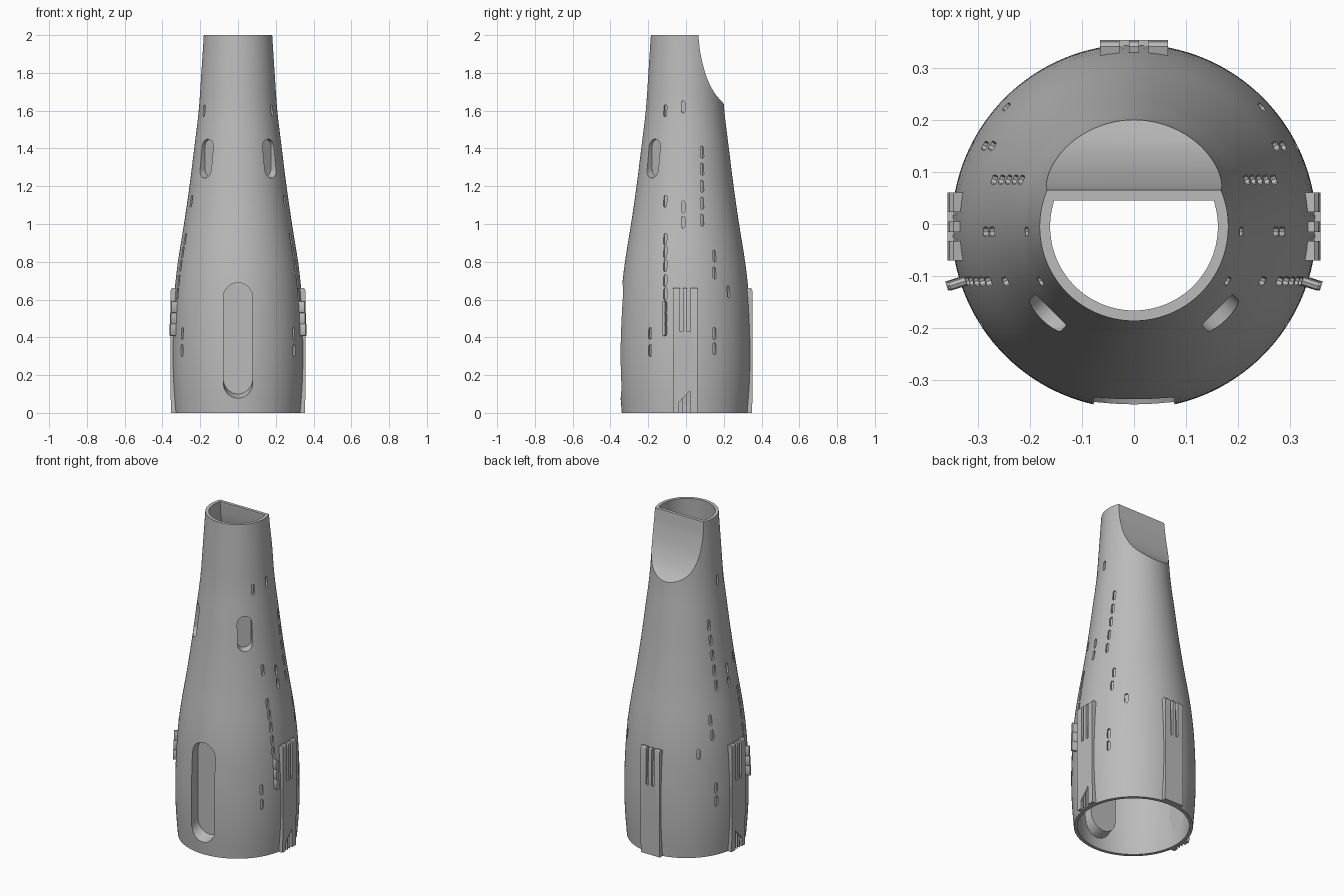
import bpy, bmesh, math
from mathutils import Matrix, Vector

cube = bpy.data.objects.get("Cube")
if cube:
    bpy.data.objects.remove(cube)

AXIS_Y = -0.005
WALL = 0.02
# Outer profile: radius, height
PROFILE = [(0.335, 0), (0.346, 0.15), (0.35, 0.3), (0.347, 0.45), (0.337, 0.63),
           (0.318, 0.8), (0.286, 1.0), (0.257, 1.2), (0.232, 1.4), (0.208, 1.6),
           (0.194, 1.8), (0.181, 2.0)]

grey = bpy.data.materials.new("plain_grey")
grey.use_nodes = True
COLOUR = (0.5, 0.5, 0.5, 1)
grey.diffuse_color = COLOUR
grey.node_tree.nodes["Principled BSDF"].inputs["Base Color"].default_value = COLOUR


def smooth_profile(points, steps=4):
    """Catmull-Rom curve through the points."""
    p = [Vector(q) for q in points]
    p = [2 * p[0] - p[1]] + p + [2 * p[-1] - p[-2]]
    out = []
    for a, b, c, d in zip(p, p[1:], p[2:], p[3:]):
        for i in range(steps):
            t = i / steps
            out.append(0.5 * (2 * b + (c - a) * t + (2 * a - 5 * b + 4 * c - d) * t * t
                              + (3 * b - a - 3 * c + d) * t ** 3))
    return out + [p[-2]]


CURVE = smooth_profile(PROFILE)


def radius_at(z):
    for a, b in zip(CURVE, CURVE[1:]):
        if z <= b.y:
            return a.x + (b.x - a.x) * (z - a.y) / (b.y - a.y)
    return CURVE[-1].x


def loft(bm, rings):
    """Closed solid through rings that have equal point counts."""
    rows = [[bm.verts.new(v) for v in ring] for ring in rings]
    for a, b in zip(rows, rows[1:]):
        for i in range(len(a)):
            j = (i + 1) % len(a)
            bm.faces.new((a[i], a[j], b[j], b[i]))
    bm.faces.new(rows[0][::-1])
    bm.faces.new(rows[-1])


def make(name, bm):
    bmesh.ops.recalc_face_normals(bm, faces=bm.faces)
    mesh = bpy.data.meshes.new(name)
    bm.to_mesh(mesh)
    bm.free()
    mesh.materials.append(grey)
    obj = bpy.data.objects.new(name, mesh)
    bpy.context.collection.objects.link(obj)
    return obj


def solid(name, *ring_sets):
    bm = bmesh.new()
    for rings in ring_sets:
        loft(bm, rings)
    return make(name, bm)


def revolve(name, points, n=128):
    angles = [math.tau * i / n for i in range(n)]
    return solid(name, [[(r * math.cos(a), AXIS_Y + r * math.sin(a), z) for a in angles]
                        for r, z in points])


def cut(target, *cutters):
    """Subtract the cutters, apply the result and remove them."""
    for c in cutters:
        m = target.modifiers.new("cut", 'BOOLEAN')
        m.operation, m.solver, m.object = 'DIFFERENCE', 'EXACT', c
    deps = bpy.context.evaluated_depsgraph_get()
    mesh = bpy.data.meshes.new_from_object(target.evaluated_get(deps))
    target.modifiers.clear()
    target.data = mesh
    for c in cutters:
        bpy.data.objects.remove(c)


def turned(rings, angle):
    """Rotate rings built along +x around the body axis."""
    m = Matrix.Translation((0, AXIS_Y, 0)) @ Matrix.Rotation(angle, 4, 'Z')
    return [[m @ Vector(v) for v in ring] for ring in rings]


def slot(angle, r0, r1, half_w, z0, z1, ramp=0.0, n=8):
    """Round-ended slot from floor radius r0 out to r1; ramp lifts the floor's lower end."""
    def ring(x, low):
        pts = []
        for centre, start in ((z1 - half_w, 0), (low + half_w, math.pi)):
            for i in range(n + 1):
                t = start + math.pi * i / n
                pts.append((x, half_w * math.cos(t), centre + half_w * math.sin(t)))
        return pts
    return turned([ring(r0, z0 + ramp), ring(r1, z0)], angle)


def box(angle, x0, x1, y0, y1, z0, z1, slope=0.0):
    def ring(x):
        return [(x, y0, z0), (x, y1, z0), (x, y1, z1 + slope), (x, y0, z1)]
    return turned([ring(x0), ring(x1)], angle)


def scoop(dy, dz):
    """Concave cut across the back of the mouth."""
    curve = smooth_profile([(0.065, 2.0), (0.077, 1.9), (0.105, 1.79),
                            (0.147, 1.7), (0.205, 1.63)], 6)
    pts = [(0.065, 2.3)] + [tuple(p) for p in curve] + [(0.5, 1.4), (0.5, 2.3)]
    return solid("scoop_cutter", [[(x, y + dy, z + dz) for y, z in pts] for x in (-0.6, 0.6)])


# Hollow tapered body with its sloping mouth wall
body = revolve("body", CURVE)
cut(body, scoop(0, 0))
inner = [(r - WALL, z) for r, z in CURVE]
inner = [(inner[0][0], -0.1)] + inner + [(inner[-1][0], 2.1)]
cavity = revolve("cavity_cutter", inner)

# Large front recess and two upper recesses, each with a backing wall inside
quarter = math.pi / 2
LARGE = [(-quarter, 0.275, 0.5, 0.078, 0.02, 0.69, 0.08)]
LARGE += [(-quarter + s * quarter / 2, 0.205, 0.4, 0.042, 1.22, 1.45, 0.03) for s in (-1, 1)]
backing = solid("backing_cutter", *[
    slot(a, r0 - 0.012, r1, w + 0.012, z0 - 0.012, z1 + 0.012, ramp)
    for a, r0, r1, w, z0, z1, ramp in LARGE])
cut(cavity, scoop(-WALL, -0.01), backing)
cut(body, cavity, solid("recess_cutter", *[slot(*args) for args in LARGE]))

# Small slits in upright rows, mirrored on both sides: row depth, then heights
ROWS = {-0.105: [1.6, 1.12, 0.92, 0.85, 0.78, 0.7, 0.63, 0.56, 0.5, 0.44],
        -0.185: [0.42, 0.33],
        -0.01: [1.62, 1.09, 1.01],
        0.09: [1.38, 1.29, 1.2, 1.11, 1.02],
        0.155: [0.83, 0.74, 0.42, 0.34],
        0.23: [0.64]}
slits = []
for y, heights in ROWS.items():
    for z in heights:
        r = radius_at(z)
        a = math.asin(y / r)
        for angle in (a, math.pi - a):
            slits.append(slot(angle, r - 0.013, r + 0.03, 0.009, z - 0.032, z + 0.032, 0, 4))
cut(body, solid("slit_cutter", *slits))


# Raised side and back plates with grooved, rounded tops
def plate(name, angle, notched):
    outline = [(0.322, 0), (0.355, 0), (0.358, 0.2), (0.358, 0.64), (0.354, 0.655),
               (0.346, 0.662), (0.322, 0.655)]
    half = 0.065
    obj = solid(name, turned([[(x, y, z) for x, z in outline] for y in (-half, half)], angle))
    cutters = [box(angle, 0.3, 0.4, s * 0.019 - 0.009, s * 0.019 + 0.009, 0.43, 0.8)
               for s in (-1, 1)]
    if notched:
        # Slanted vent of three upright openings; slant rises toward the back
        flip = 1 if math.cos(angle) > 0 else -1
        for i in range(3):
            lo = -0.036 + 0.022 * i
            y0, y1 = sorted((flip * lo, flip * (lo + 0.019)))
            low, high = 0.05 + 0.023 * i, 0.073 + 0.023 * i
            start, end = (low, high) if flip > 0 else (high, low)
            cutters.append(box(angle, 0.338, 0.4, y0, y1, -0.05, start, end - start))
    cut(obj, solid("groove_cutter", *cutters))
    return obj


parts = [body, plate("left_plate", 0, True), plate("right_plate", math.pi, True),
         plate("back_plate", quarter, False)]

# Smooth shading with crisp edges
bpy.ops.object.select_all(action='DESELECT')
for obj in parts:
    obj.select_set(True)
bpy.context.view_layer.objects.active = body
bpy.ops.object.shade_smooth_by_angle(angle=math.radians(30))
